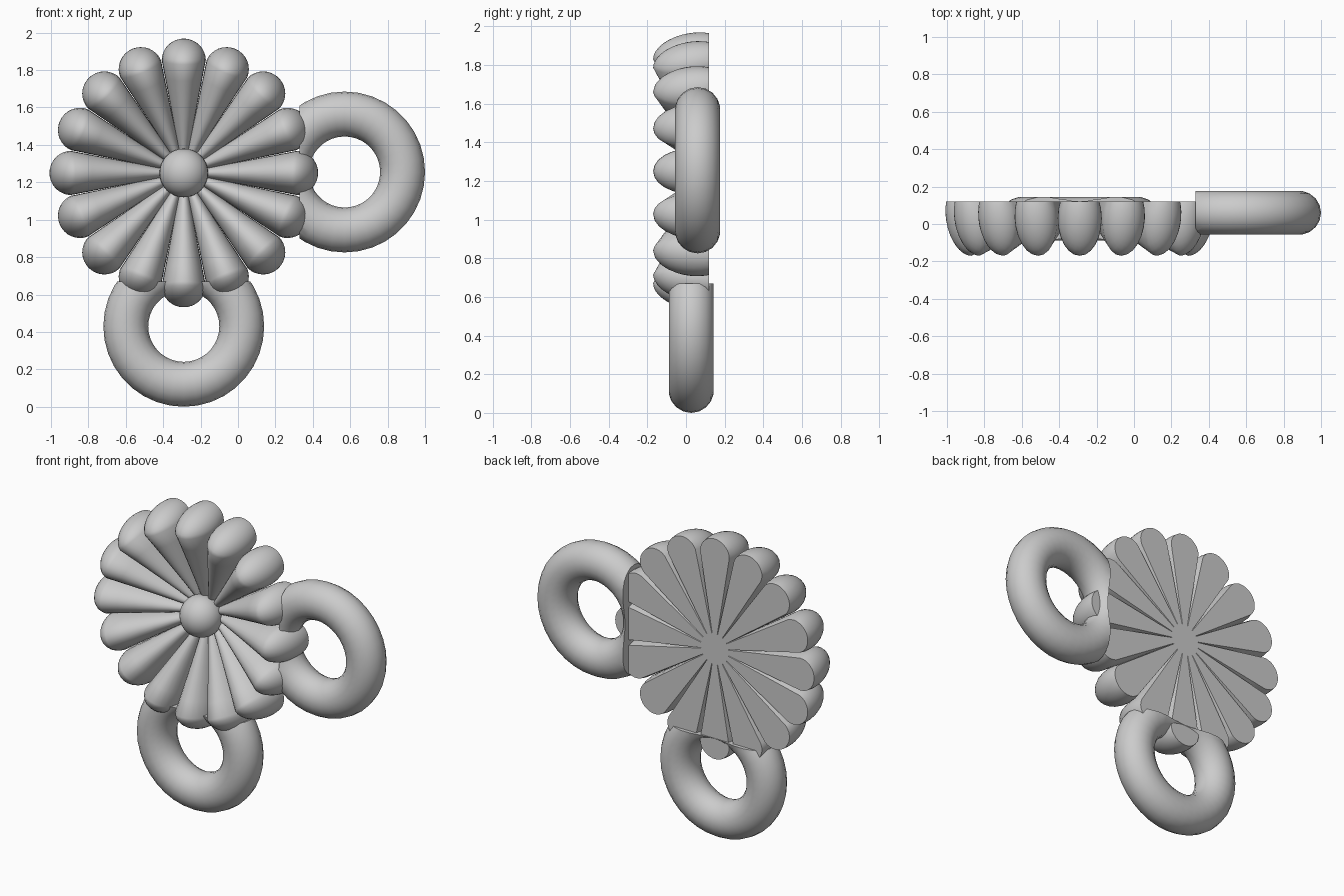
import bpy, bmesh, math
from mathutils import Matrix, Vector

if "Cube" in bpy.data.objects:
    bpy.data.objects.remove(bpy.data.objects["Cube"], do_unlink=True)

HUB = Vector((-0.29, 0, 1.25))
BACK = 0.12
PETALS = 16

grey = bpy.data.materials.new("plain grey")
grey.use_nodes = True
colour = (0.6, 0.6, 0.6, 1)
grey.diffuse_color = colour
grey.node_tree.nodes["Principled BSDF"].inputs["Base Color"].default_value = colour


def cut(bm, point, normal):
    """Remove everything on the normal side of a plane and cap the opening."""
    geom = bm.verts[:] + bm.edges[:] + bm.faces[:]
    res = bmesh.ops.bisect_plane(bm, geom=geom, plane_co=point, plane_no=normal, clear_outer=True)
    edges = [e for e in res["geom_cut"] if isinstance(e, bmesh.types.BMEdge)]
    bmesh.ops.edgeloop_fill(bm, edges=edges)


def finish(bm, name):
    bmesh.ops.recalc_face_normals(bm, faces=bm.faces[:])
    mesh = bpy.data.meshes.new(name)
    bm.to_mesh(mesh)
    bm.free()
    mesh.materials.append(grey)
    obj = bpy.data.objects.new(name, mesh)
    bpy.context.collection.objects.link(obj)
    bpy.ops.object.select_all(action="DESELECT")
    obj.select_set(True)
    bpy.context.view_layer.objects.active = obj
    bpy.ops.object.shade_smooth_by_angle(angle=math.radians(40))
    return obj


def loft(rings, closed=False):
    """Skin a list of equal point loops."""
    bm = bmesh.new()
    loops = [[bm.verts.new(p) for p in ring] for ring in rings]
    pairs = list(zip(loops, loops[1:]))
    if closed:
        pairs.append((loops[-1], loops[0]))
    for a, b in pairs:
        for i in range(len(a)):
            j = (i + 1) % len(a)
            bm.faces.new((a[i], a[j], b[j], b[i]))
    if not closed:
        bm.faces.new(loops[0])
        bm.faces.new(loops[-1])
    return bm


# Petals: widening cones with a rounded outer end and a flat back
def petal_ring(radius, scale, axis_y):
    ring = []
    for k in range(24):
        a = math.tau * k / 24
        y = axis_y + 0.2 * scale * math.sin(a)
        lean = 0.12 * y * min(1, radius / 0.6)
        ring.append((radius + lean, y, 0.118 * scale * math.cos(a)))
    return ring


for n in range(PETALS):
    rings = []
    for k in range(7):
        t = k / 6
        rings.append(petal_ring(0.02 + 0.58 * t, 0.06 + 0.94 * t, 0.11 - 0.08 * t))
    for k in range(1, 9):
        a = math.radians(86) * k / 8
        rings.append(petal_ring(0.6 + 0.112 * math.sin(a), math.cos(a), 0.03))
    bm = loft(rings)
    cut(bm, (0, BACK, 0), (0, 1, 0))
    turn = Matrix.Rotation(math.tau * n / PETALS, 4, "Y")
    bmesh.ops.transform(bm, matrix=Matrix.Translation(HUB) @ turn, verts=bm.verts[:])
    finish(bm, f"petal_{n + 1}")

# Centre knob
bm = bmesh.new()
bmesh.ops.create_uvsphere(bm, u_segments=32, v_segments=16, radius=0.13)
bmesh.ops.translate(bm, vec=HUB + Vector((0, 0.04, 0)), verts=bm.verts[:])
cut(bm, (0, BACK, 0), (0, 1, 0))
finish(bm, "centre_knob")


# Two rings, trimmed where they meet the petals
def make_ring(name, centre, cut_point, cut_normal):
    rings = []
    for i in range(36):
        a = math.tau * i / 36
        out = Vector((math.cos(a), 0, math.sin(a)))
        ring = []
        for k in range(18):
            b = math.tau * k / 18
            ring.append(centre + out * (0.31 + 0.12 * math.cos(b)) + Vector((0, 0.118 * math.sin(b), 0)))
        rings.append(ring)
    bm = loft(rings, closed=True)
    cut(bm, cut_point, cut_normal)
    finish(bm, name)


make_ring("side_ring", Vector((0.57, 0.06, 1.255)), (0.33, 0, 0), (-1, 0, 0))
make_ring("lower_ring", Vector((-0.29, 0.027, 0.43)), (0, 0, 0.67), (0, 0, 1))
